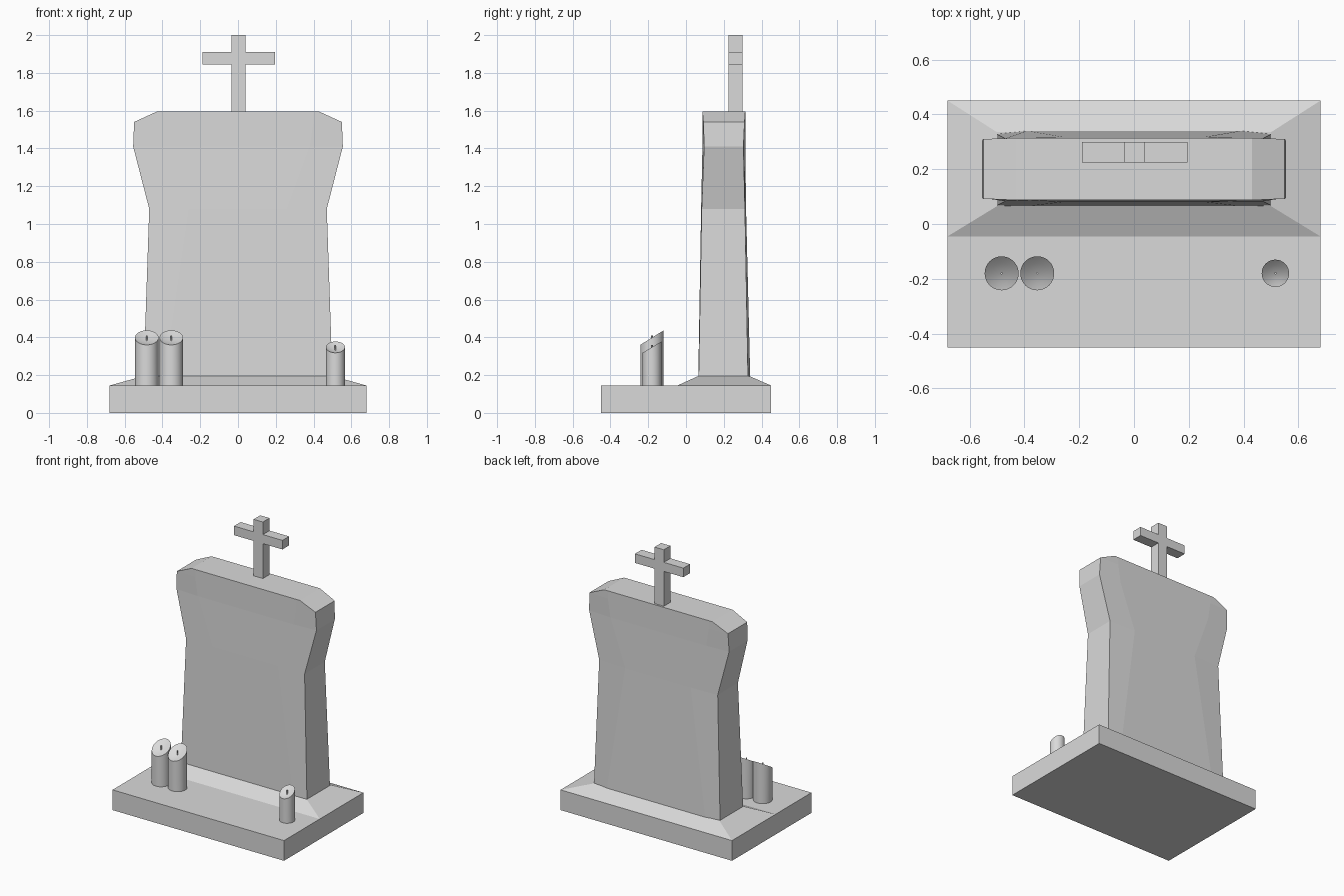
import bpy, bmesh, math
from mathutils import Vector

cube = bpy.data.objects.get("Cube")
if cube:
    bpy.data.objects.remove(cube, do_unlink=True)

stone = bpy.data.materials.new("grey stone")
stone.use_nodes = True
GREY = (0.7, 0.7, 0.7, 1)
stone.diffuse_color = GREY
stone.node_tree.nodes["Principled BSDF"].inputs["Base Color"].default_value = GREY


def finish(name, bm):
    bmesh.ops.recalc_face_normals(bm, faces=bm.faces[:])
    mesh = bpy.data.meshes.new(name)
    bm.to_mesh(mesh)
    bm.free()
    mesh.materials.append(stone)
    obj = bpy.data.objects.new(name, mesh)
    bpy.context.collection.objects.link(obj)
    return obj


def loft(name, rings):
    """Skin a stack of equal-length point rings and cap both ends."""
    bm = bmesh.new()
    loops = [[bm.verts.new(p) for p in ring] for ring in rings]
    n = len(loops[0])
    for low, high in zip(loops, loops[1:]):
        for i in range(n):
            j = (i + 1) % n
            bm.faces.new((low[i], low[j], high[j], high[i]))
    bm.faces.new(loops[0])
    bm.faces.new(loops[-1])
    return finish(name, bm)


def rect(w, y0, y1, z):
    return [(-w, y0, z), (w, y0, z), (w, y1, z), (-w, y1, z)]


# Base slab and the sloped plinth on its rear half
loft("base_slab", [rect(0.68, -0.45, 0.45, 0), rect(0.68, -0.45, 0.45, 0.145)])
loft("sloped_plinth", [rect(0.68, -0.045, 0.45, 0.145), rect(0.5, 0.065, 0.335, 0.195)])


# Headstone: slightly bulging cross-sections, waisted below a flared head
def section(z, w, inner, corner_front, front, back, corner_back):
    return [(-w, corner_front, z), (-inner, front, z), (inner, front, z), (w, corner_front, z),
            (w, corner_back, z), (inner, back, z), (-inner, back, z), (-w, corner_back, z)]


loft("headstone", [
    section(0.19, 0.5, 0.39, 0.067, 0.065, 0.34, 0.328),
    section(1.08, 0.47, 0.26, 0.083, 0.08, 0.318, 0.312),
    section(1.41, 0.555, 0.38, 0.096, 0.087, 0.314, 0.304),
    section(1.54, 0.55, 0.4, 0.092, 0.087, 0.314, 0.31),
    section(1.595, 0.43, 0.4, 0.087, 0.087, 0.314, 0.314),
])

# Cross on top, extruded from its outline
half = [(0.037, 1.59), (0.037, 1.845), (0.192, 1.845), (0.192, 1.91), (0.037, 1.91), (0.037, 2.0)]
outline = half + [(-x, z) for x, z in reversed(half)]
loft("cross", [[(x + 0.003, y, z) for x, z in outline] for y in (0.225, 0.3)])


# Candles with slanted, hollowed tops and short wicks
def candle(name, x, r, z_front, z_back, y=-0.18, sides=32):
    bm = bmesh.new()
    mid, slope = (z_front + z_back) / 2, (z_back - z_front) / (2 * r)

    def ring(scale, dip):
        pts = []
        for k in range(sides):
            a = math.tau * k / sides
            dx, dy = r * scale * math.cos(a), r * scale * math.sin(a)
            z = 0.14 if dip is None else mid + slope * dy - dip
            pts.append(bm.verts.new((x + dx, y + dy, z)))
        return pts

    rings = [ring(1, None), ring(1, 0), ring(0.6, 0.01)]
    for low, high in zip(rings, rings[1:]):
        for i in range(sides):
            j = (i + 1) % sides
            bm.faces.new((low[i], low[j], high[j], high[i]))
    bm.faces.new(rings[0])
    centre = bm.verts.new((x, y, mid - 0.015))
    for i in range(sides):
        bm.faces.new((rings[-1][i], rings[-1][(i + 1) % sides], centre))
    obj = finish(name, bm)
    bpy.ops.object.select_all(action="DESELECT")
    obj.select_set(True)
    bpy.context.view_layer.objects.active = obj
    bpy.ops.object.shade_smooth_by_angle(angle=math.radians(40))

    wick = bmesh.new()
    bmesh.ops.create_cone(wick, cap_ends=True, segments=8, radius1=0.004, radius2=0.004, depth=0.03)
    bmesh.ops.translate(wick, verts=wick.verts[:], vec=Vector((x, y, mid - 0.003)))
    finish(name + "_wick", wick)


candle("right_outer_candle", -0.483, 0.062, 0.36, 0.437)
candle("right_inner_candle", -0.353, 0.062, 0.36, 0.437)
candle("left_candle", 0.516, 0.05, 0.318, 0.378)
